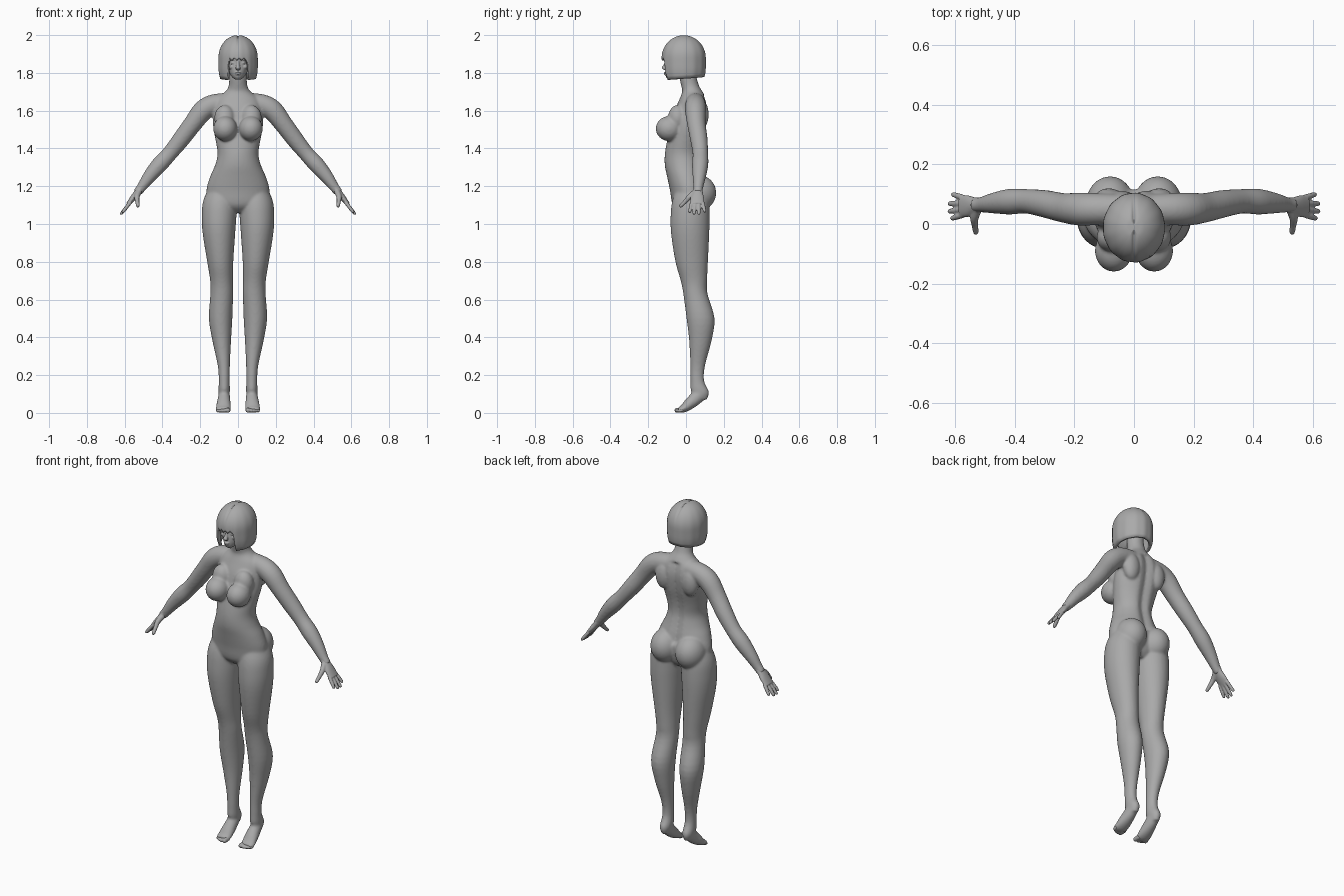
import bpy, bmesh, math
from mathutils import Vector, Matrix

old = bpy.data.objects.get("Cube")
if old:
    bpy.data.objects.remove(old, do_unlink=True)

clay = bpy.data.materials.new("clay_grey")
clay.use_nodes = True
GREY = (0.4, 0.4, 0.4, 1)
clay.diffuse_color = GREY
clay.node_tree.nodes["Principled BSDF"].inputs["Base Color"].default_value = GREY

X, Y, Z = Vector((1, 0, 0)), Vector((0, 1, 0)), Vector((0, 0, 1))
SIDES = (1, -1)


def spline(rows, steps=4):
    """Catmull-Rom interpolation of (x, y, z, radius_a, radius_b) rows."""
    rows = [Vector(r) for r in rows]
    padded = [rows[0]] + rows + [rows[-1]]
    out = []
    for a, b, c, d in zip(padded, padded[1:], padded[2:], padded[3:]):
        for k in range(steps):
            t = k / steps
            out.append(b + (c - a) * (t / 2)
                       + (a * 2 - b * 5 + c * 4 - d) * (t * t / 2)
                       + (b * 3 - a - c * 3 + d) * (t ** 3 / 2))
    return out + [rows[-1]]


def loft(bm, rows, ref, side=1, level=False, segments=40):
    """Skin elliptical sections along a path; radius_a runs along ref."""
    rows = spline(rows)
    points = [Vector(r[:3]) for r in rows]
    rings = []
    for i, (p, r) in enumerate(zip(points, rows)):
        tangent = Z if level else (points[min(i + 1, len(points) - 1)] - points[max(i - 1, 0)]).normalized()
        u = (ref - tangent * ref.dot(tangent)).normalized()
        v = tangent.cross(u)
        ring = []
        for k in range(segments):
            a = math.tau * k / segments
            co = p + u * (r[3] * math.cos(a)) + v * (r[4] * math.sin(a))
            co.x *= side
            ring.append(bm.verts.new(co))
        rings.append(ring)
    for lower, upper in zip(rings, rings[1:]):
        for k in range(segments):
            n = (k + 1) % segments
            bm.faces.new((lower[k], lower[n], upper[n], upper[k]))
    bm.faces.new(rings[0])
    bm.faces.new(rings[-1])


def tube(bm, rows, ref, side):
    """Round limb from (x, y, z, radius) rows."""
    loft(bm, [(*r, r[-1]) for r in rows], ref, side)


def digit(bm, start, end, radius, side, ref=Y):
    """Finger or toe with a slight taper and a rounded tip."""
    a, b = Vector(start), Vector(end)
    rows = [(*a.lerp(b, t), radius * k) for t, k in ((0, 1), (0.5, 1), (0.9, 0.85), (1, 0.4))]
    tube(bm, rows, ref, side)


def ball(bm, centre, size, side=1):
    c = Vector(centre)
    c.x *= side
    bmesh.ops.create_uvsphere(bm, u_segments=32, v_segments=20, radius=1,
                              matrix=Matrix.Translation(c) @ Matrix.Diagonal((*size, 1)))


def finish(name, bm, voxel=None, smoothing=0, fix=True):
    """Turn the parts into one object, fused into a single skin if asked."""
    if fix:
        bmesh.ops.recalc_face_normals(bm, faces=bm.faces[:])
    for f in bm.faces:
        f.smooth = True
    mesh = bpy.data.meshes.new(name)
    bm.to_mesh(mesh)
    bm.free()
    mesh.materials.append(clay)
    ob = bpy.data.objects.new(name, mesh)
    bpy.context.scene.collection.objects.link(ob)
    if voxel:
        remesh = ob.modifiers.new("fuse", 'REMESH')
        remesh.mode = 'VOXEL'
        remesh.voxel_size = voxel
        remesh.use_smooth_shade = True
        soften = ob.modifiers.new("soften", 'SMOOTH')
        soften.factor = 0.5
        soften.iterations = smoothing
    return ob


def level_rows(table):
    """Rows of (z, half width, front y, back y) to centred sections."""
    return [(0, (f + b) / 2, z, w, (b - f) / 2) for z, w, f, b in table]


# Torso and neck, with a soft groove along the spine
body = bmesh.new()
loft(body, level_rows([
    (1.06, .06, -.03, .07), (1.1, .155, -.07, .1), (1.18, .167, -.085, .115),
    (1.25, .148, -.1, .105), (1.31, .122, -.112, .09), (1.37, .108, -.112, .08),
    (1.44, .118, -.1, .088), (1.52, .132, -.08, .108), (1.6, .13, -.06, .118),
    (1.66, .115, -.035, .108), (1.7, .068, -.02, .088), (1.73, .05, -.025, .07),
    (1.78, .046, -.035, .056), (1.84, .045, -.03, .055)]), X, level=True)
for v in body.verts:
    if v.co.y > 0.03 and 1.2 < v.co.z < 1.68:
        v.co.y -= 0.018 * math.exp(-(v.co.x / 0.025) ** 2)

for s in SIDES:
    # Chest, shoulder blades and seat
    ball(body, (.068, -.09, 1.505), (.063, .07, .066), s)
    ball(body, (.07, -.045, 1.56), (.055, .05, .07), s)
    ball(body, (.085, .08, 1.58), (.05, .04, .08), s)
    ball(body, (.08, .065, 1.165), (.082, .095, .095), s)
    # Arms
    tube(body, [
        (.05, .05, 1.645, .05), (.13, .05, 1.632, .054), (.185, .05, 1.6, .055),
        (.24, .055, 1.53, .049), (.3, .068, 1.45, .046), (.36, .076, 1.375, .041),
        (.415, .075, 1.315, .043), (.47, .07, 1.25, .035), (.51, .065, 1.195, .026),
        (.535, .063, 1.165, .023)], Y, s)
    # Legs
    loft(body, [
        (.08, .03, 1.22, .06, .07), (.094, .025, 1.13, .088, .096),
        (.1, .022, 1.05, .092, .103), (.101, .022, .95, .086, .101),
        (.094, .03, .8, .069, .086), (.087, .042, .7, .06, .07),
        (.086, .05, .63, .06, .064), (.092, .077, .5, .062, .074),
        (.086, .076, .38, .049, .059), (.075, .062, .25, .032, .039),
        (.073, .06, .17, .029, .036), (.073, .075, .11, .03, .047),
        (.073, .09, .07, .018, .02)], X, s, level=True)
    # Feet on tiptoe
    loft(body, [
        (.073, .09, .115, .028, .035), (.074, .055, .08, .032, .036),
        (.076, .015, .045, .038, .03), (.078, -.015, .022, .04, .021),
        (.079, -.04, .014, .037, .014)], X, s)
finish("body", body, 0.0065, 8)

# Hands
hands = bmesh.new()
for s in SIDES:
    loft(hands, [
        (.505, .065, 1.2, .024, .02), (.53, .063, 1.17, .026, .018),
        (.555, .06, 1.138, .036, .016), (.582, .06, 1.105, .036, .011)], Y, s)
    for knuckle, tip, reach in ((.031, .018, .613), (.05, .042, .622), (.069, .068, .622), (.088, .1, .61)):
        digit(hands, (.57, knuckle, 1.115), (reach, tip, 1.05 + (.622 - reach)), .0095, s)
    tube(hands, [(.525, .05, 1.17, .016), (.535, .02, 1.145, .014),
                 (.533, -.005, 1.118, .011), (.53, -.028, 1.095, .009),
                 (.529, -.033, 1.09, .004)], X, s)
finish("hands", hands, 0.004, 2)

# Toes
toes = bmesh.new()
for s in SIDES:
    for x, tip, r in ((.053, -.06, .013), (.071, -.058, .01), (.084, -.054, .0095),
                      (.096, -.048, .009), (.107, -.04, .009)):
        digit(toes, (x, -.015, .016), (x, tip, r), r, s, X)
finish("toes", toes, 0.004, 2)

# Head with nose, lips, brow and eyes
head = bmesh.new()
loft(head, level_rows([
    (1.765, .016, -.095, -.05), (1.778, .032, -.106, 0), (1.8, .046, -.109, .03),
    (1.83, .057, -.107, .055), (1.86, .062, -.104, .07), (1.9, .067, -.112, .075),
    (1.94, .06, -.1, .065), (1.975, .03, -.05, .03)]), X, level=True)
loft(head, [(0, -.1, 1.868, .007, .008), (0, -.108, 1.845, .008, .01),
            (0, -.117, 1.826, .013, .012), (0, -.109, 1.816, .01, .008)], X, level=True)
ball(head, (0, -.108, 1.801), (.017, .009, .005))
ball(head, (0, -.107, 1.793), (.014, .009, .005))
for s in SIDES:
    ball(head, (.025, -.088, 1.853), (.014, .013, .008), s)
    ball(head, (.026, -.09, 1.872), (.022, .014, .006), s)
    ball(head, (.036, -.078, 1.832), (.018, .02, .014), s)
finish("head", head, 0.0035, 2)


# Bobbed hair: a cap with a fringe, longer round the sides and back
def hair_bottom(angle):
    off_front = abs(math.degrees(angle))
    ramp = min(1, max(0, (off_front - 28) / 7))
    fringe = 1.872 + 0.006 * math.sin(angle * 24)
    curtain = 1.758 + 0.022 * off_front / 180
    return fringe + (curtain - fringe) * ramp


hair = bmesh.new()
COLUMNS, ROWS = 120, 18
crown = hair.verts.new((0, -.012, 1.995))
rings = []
for i in range(1, ROWS + 1):
    ring = []
    for j in range(COLUMNS):
        angle = math.tau * j / COLUMNS - math.pi
        z = 2 - (2 - hair_bottom(angle)) * (i / ROWS) ** 1.6
        dome = math.sqrt(1 - (max(0, z - 1.88) / 0.12) ** 2)
        r = 0.104 * dome - 2.5 * max(0, 1.83 - z) ** 2
        r *= 1 + 0.008 * math.sin(angle * 13) * i / ROWS
        x, y = r * math.sin(angle), -.012 - 1.12 * r * math.cos(angle)
        # Centre parting
        part = 0.008 * math.exp(-(x / 0.006) ** 2) * max(0, (z - 1.9) / 0.1)
        ring.append(hair.verts.new((x, y, z - part)))
    rings.append(ring)
for j in range(COLUMNS):
    n = (j + 1) % COLUMNS
    hair.faces.new((crown, rings[0][j], rings[0][n]))
    for upper, lower in zip(rings, rings[1:]):
        hair.faces.new((upper[j], lower[j], lower[n], upper[n]))
hair_object = finish("hair", hair, fix=False)
shell = hair_object.modifiers.new("thickness", 'SOLIDIFY')
shell.thickness = 0.016
shell.offset = -1
